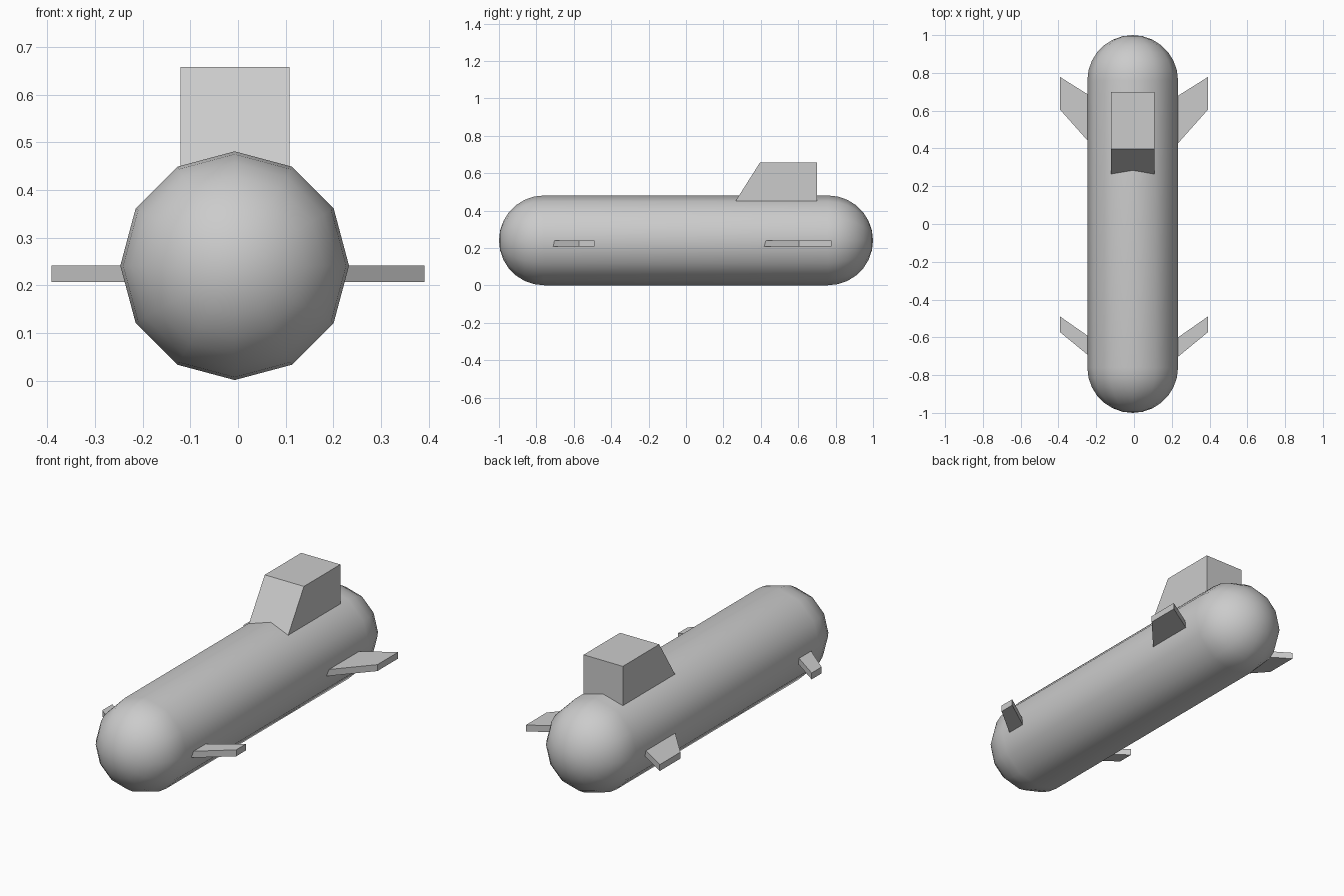
import bpy, bmesh
from math import sin, cos, pi, radians
from mathutils import Vector

if "Cube" in bpy.data.objects:
    bpy.data.objects.remove(bpy.data.objects["Cube"])

R, CX, CZ = 0.24, -0.007, 0.241


def make_object(name, bm):
    bmesh.ops.recalc_face_normals(bm, faces=bm.faces[:])
    me = bpy.data.meshes.new(name)
    bm.to_mesh(me)
    bm.free()
    ob = bpy.data.objects.new(name, me)
    bpy.context.collection.objects.link(ob)
    return ob


def prism(name, outline, offset):
    """Extrude a closed outline of 3D points along an offset."""
    bm = bmesh.new()
    face = bm.faces.new([bm.verts.new(p) for p in outline])
    ext = bmesh.ops.extrude_face_region(bm, geom=[face], use_keep_orig=True)
    moved = [g for g in ext["geom"] if isinstance(g, bmesh.types.BMVert)]
    bmesh.ops.translate(bm, verts=moved, vec=Vector(offset))
    return make_object(name, bm)


# Hull: half-round-ended profile spun into a 12-sided capsule
STEPS = 7
arc = [(R * sin(i * pi / 2 / STEPS), R * cos(i * pi / 2 / STEPS)) for i in range(STEPS + 1)]
profile = [(r, -(1 - R) - d) for r, d in arc] + [(r, (1 - R) + d) for r, d in reversed(arc)]
bm = bmesh.new()
pts = [bm.verts.new((CX, y, CZ + r)) for r, y in profile]
edges = [bm.edges.new(pair) for pair in zip(pts, pts[1:])]
bmesh.ops.spin(bm, geom=pts + edges, cent=(CX, 0, CZ), axis=(0, 1, 0),
               angle=2 * pi, steps=12, use_duplicate=False)
bmesh.ops.remove_doubles(bm, verts=bm.verts[:], dist=1e-4)
hull = make_object("hull", bm)
bpy.context.view_layer.objects.active = hull
hull.select_set(True)
bpy.ops.object.shade_smooth_by_angle(angle=radians(40))

# Conning tower with sloped front, sunk slightly into the hull
tower = [(0.258, 0.44), (0.70, 0.44), (0.70, 0.658), (0.396, 0.658)]
prism("tower", [(-0.121, y, z) for y, z in tower], (0.229, 0, 0))

# Swept fins: y values are root start, root end, tip end, tip start
fins = {"rear_fin": (0.415, 0.672, 0.778, 0.605),
        "front_fin": (-0.712, -0.608, -0.49, -0.573)}
for name, (r0, r1, t1, t0) in fins.items():
    for side, s in (("right", 1), ("left", -1)):
        outline = [(s * 0.222, r0), (s * 0.222, r1), (s * 0.391, t1), (s * 0.391, t0)]
        prism(f"{side}_{name}", [(x, y, 0.207) for x, y in outline], (0, 0, 0.034))
